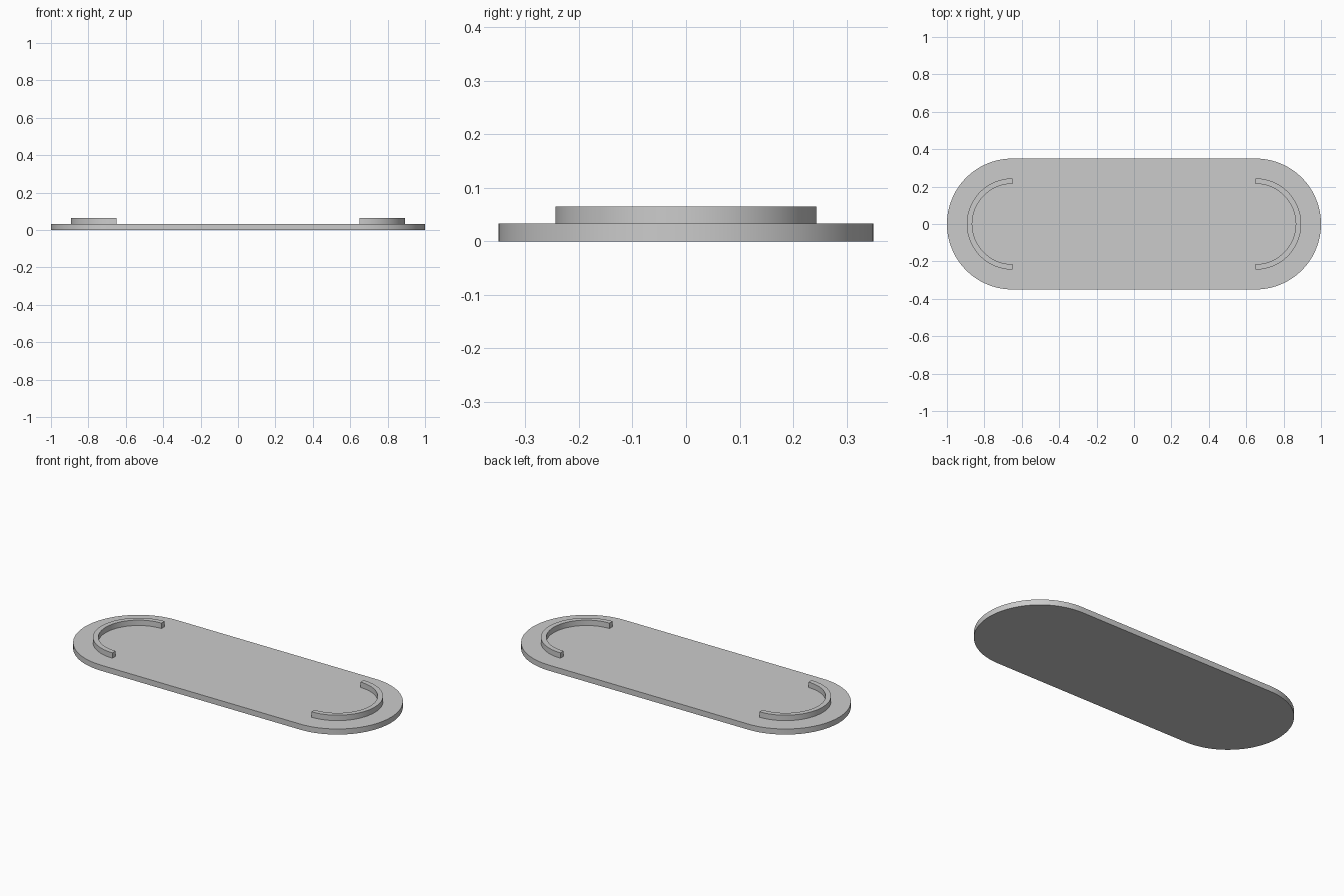
import bpy
import bmesh
from math import cos, sin, pi, radians

cube = bpy.data.objects.get("Cube")
if cube:
    bpy.data.objects.remove(cube, do_unlink=True)

END_X = 0.65       # centre of each rounded end
PLATE_R = 0.35
RIM_OUTER, RIM_INNER = 0.244, 0.215
PLATE_TOP, RIM_TOP = 0.033, 0.065
STEPS = 48

grey = bpy.data.materials.new("plain grey")
grey.use_nodes = True
colour = (0.6, 0.6, 0.6, 1)
grey.diffuse_color = colour
grey.node_tree.nodes["Principled BSDF"].inputs["Base Color"].default_value = colour


def half_circle(side, radius):
    """Outward half circle around one end, counter-clockwise."""
    start = -pi / 2 if side > 0 else pi / 2
    angles = [start + pi * i / STEPS for i in range(STEPS + 1)]
    return [(side * END_X + radius * cos(a), radius * sin(a)) for a in angles]


def add_object(name, bm):
    bmesh.ops.recalc_face_normals(bm, faces=bm.faces)
    mesh = bpy.data.meshes.new(name)
    bm.to_mesh(mesh)
    bm.free()
    mesh.materials.append(grey)
    obj = bpy.data.objects.new(name, mesh)
    bpy.context.collection.objects.link(obj)
    bpy.ops.object.select_all(action="DESELECT")
    obj.select_set(True)
    bpy.context.view_layer.objects.active = obj
    bpy.ops.object.shade_smooth_by_angle(angle=radians(30))
    return obj


def extrude_outline(name, outline, bottom, top):
    bm = bmesh.new()
    face = bm.faces.new([bm.verts.new((x, y, bottom)) for x, y in outline])
    raised = bmesh.ops.extrude_face_region(bm, geom=[face], use_keep_orig=True)
    verts = [v for v in raised["geom"] if isinstance(v, bmesh.types.BMVert)]
    bmesh.ops.translate(bm, verts=verts, vec=(0, 0, top - bottom))
    return add_object(name, bm)


# Flat plate with round ends
extrude_outline("base_plate", half_circle(1, PLATE_R) + half_circle(-1, PLATE_R), 0, PLATE_TOP)

# Raised half-ring at each end
for name, side in (("left_rim", 1), ("right_rim", -1)):
    outline = half_circle(side, RIM_OUTER) + half_circle(side, RIM_INNER)[::-1]
    extrude_outline(name, outline, PLATE_TOP, RIM_TOP)
